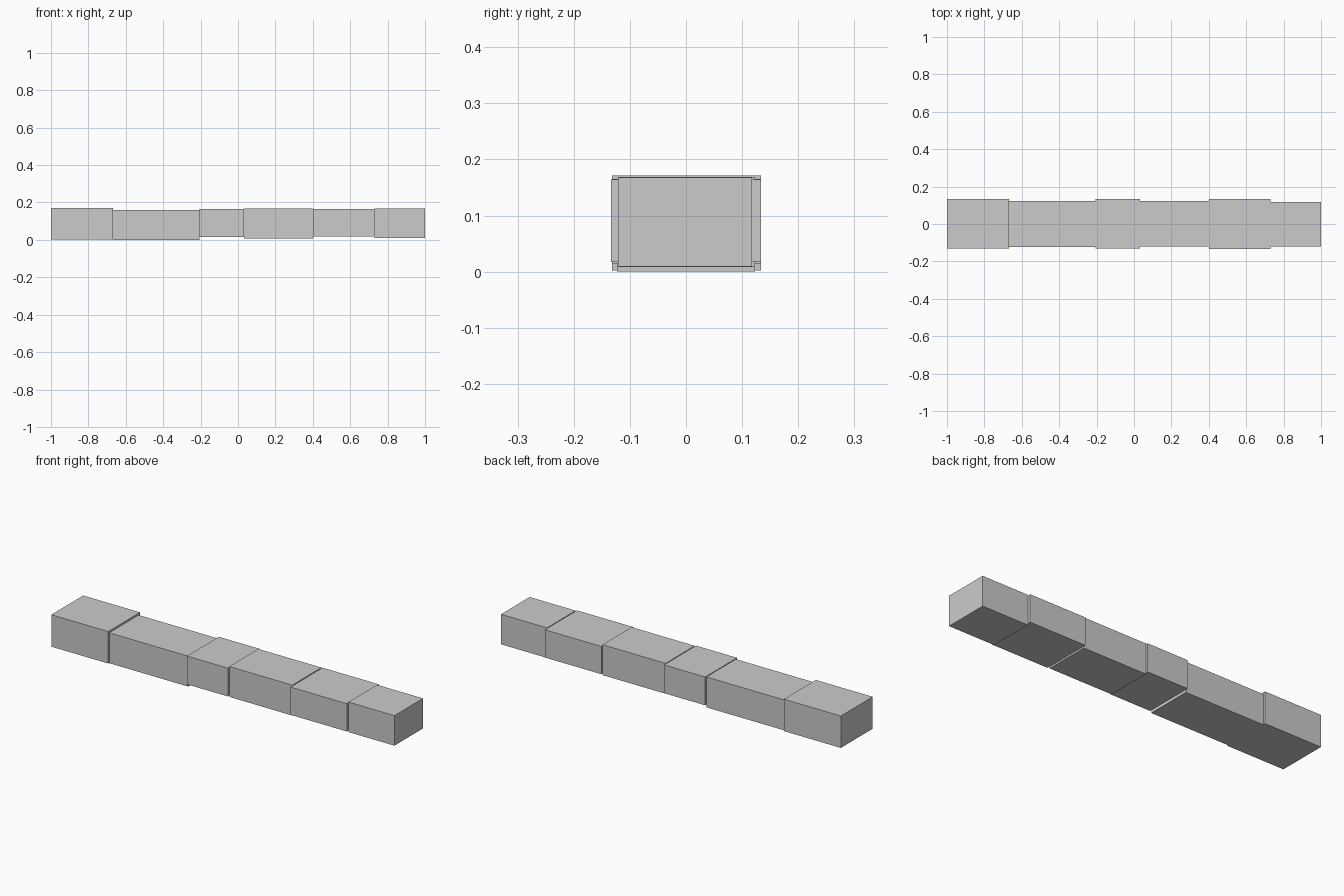
import bpy

if "Cube" in bpy.data.objects:
    bpy.data.objects.remove(bpy.data.objects["Cube"])

# Row of butted blocks: x range, y range, z range
BLOCKS = [
    ((-1.0, -0.667), (-0.132, 0.134), (0.002, 0.171)),
    ((-0.667, -0.206), (-0.123, 0.123), (0.0, 0.161)),
    ((-0.206, 0.033), (-0.132, 0.134), (0.015, 0.165)),
    ((0.033, 0.402), (-0.120, 0.123), (0.008, 0.169)),
    ((0.402, 0.731), (-0.134, 0.134), (0.017, 0.164)),
    ((0.731, 1.0), (-0.121, 0.118), (0.009, 0.168)),
]


def add_block(name, *ranges):
    bpy.ops.mesh.primitive_cube_add(size=1, location=[(a + b) / 2 for a, b in ranges])
    block = bpy.context.object
    block.name = name
    block.scale = [b - a for a, b in ranges]
    bpy.ops.object.transform_apply(location=False, rotation=False, scale=True)


# Stone blocks of the kerb, left to right
for i, ranges in enumerate(BLOCKS, 1):
    add_block(f"kerb_block_{i}", *ranges)
